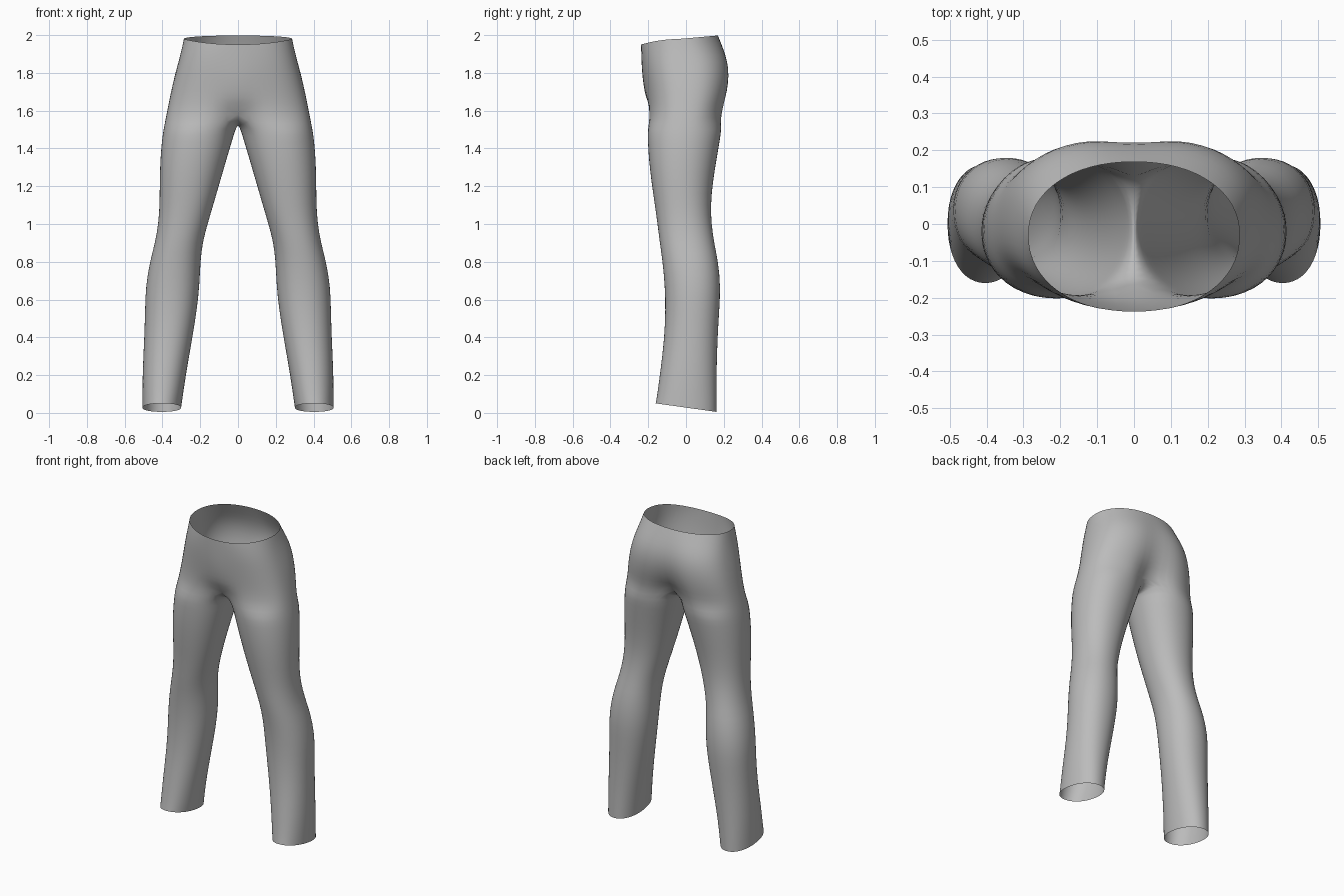
import bpy, bmesh, math

if "Cube" in bpy.data.objects:
    bpy.data.objects.remove(bpy.data.objects["Cube"])

N = 24      # points round a leg
ARC = 17    # points of a ring that continue up into the hips


def sp(v, n):
    """Signed power, squares off an ellipse."""
    return math.copysign(abs(v) ** (2 / n), v)


# Leg rings, hem to upper thigh: z, inner x, outer x, front y, back y
LEG = [
    (0.00, 0.300, 0.507, -0.162, 0.163),
    (0.10, 0.290, 0.507, -0.153, 0.163),
    (0.22, 0.272, 0.506, -0.137, 0.163),
    (0.40, 0.240, 0.497, -0.115, 0.168),
    (0.55, 0.216, 0.493, -0.110, 0.178),
    (0.67, 0.203, 0.490, -0.113, 0.184),
    (0.80, 0.198, 0.468, -0.125, 0.172),
    (0.90, 0.187, 0.440, -0.140, 0.150),
    (1.00, 0.160, 0.423, -0.152, 0.136),
    (1.10, 0.130, 0.416, -0.166, 0.132),
    (1.22, 0.095, 0.416, -0.184, 0.143),
    (1.34, 0.060, 0.413, -0.198, 0.163),
    (1.44, 0.030, 0.405, -0.204, 0.180),
    (1.50, 0.012, 0.396, -0.205, 0.190),
]

# Hip half rings: z, half width, front y, back y, centre front and back offset
HIP = [
    (1.56, 0.384, -0.206, 0.200, 0.055, -0.095),
    (1.64, 0.368, -0.207, 0.218, 0.004, -0.060),
    (1.70, 0.356, -0.213, 0.231, -0.010, -0.036),
    (1.78, 0.338, -0.223, 0.240, -0.012, -0.020),
    (1.86, 0.316, -0.232, 0.230, -0.006, -0.012),
    (1.93, 0.298, -0.237, 0.202, -0.002, -0.005),
    (1.98, 0.288, -0.239, 0.170, 0.000, 0.000),
]


def leg_ring(bm, z, xi, xo, yf, yb):
    ring = []
    for i in range(N):
        t = math.radians(-120 + i * 360 / N)   # first ARC points face out
        x = (xi + xo) / 2 + (xo - xi) / 2 * sp(math.cos(t), 2.15)
        y = (yf + yb) / 2 + (yb - yf) / 2 * sp(math.sin(t), 2.15)
        dz = 0.028 - 0.14 * y if z == 0 else 0   # slanted hem
        ring.append(bm.verts.new((x, y, z + dz)))
    return ring


def hip_ring(bm, z, a, yf, yb, of, ob):
    ring = []
    top, crotch = z == HIP[-1][0], z == HIP[0][0]
    n = 2.15 + 0.35 * min(1, (1.98 - z) / 0.12)
    c = -0.03 if top else (yf + yb) / 2
    for i in range(ARC):
        t = -math.pi / 2 + math.pi * i / (ARC - 1)
        x = 0 if i in (0, ARC - 1) else a * sp(math.cos(t), n)
        s = sp(math.sin(t), n)
        g = math.exp(-(x / 0.085) ** 2)   # groove or mound on the centre line
        y = c + s * (yb - c if s > 0 else c - yf) + g * (of if s < 0 else ob)
        dz = 0.04 * g if crotch else 0
        if top:   # waistline dips at the front
            dz = 0.018 * s if s > 0 else -0.03 * s * s
        ring.append(bm.verts.new((x, y, z + dz)))
    return ring


def skin(bm, low, high, closed):
    n = len(low)
    for i in range(n if closed else n - 1):
        j = (i + 1) % n
        bm.faces.new((low[i], low[j], high[j], high[i]))


bm = bmesh.new()
legs = [leg_ring(bm, *r) for r in LEG]
hips = [hip_ring(bm, *r) for r in HIP]

# Crotch seam closing the lowest hip ring into the top of the leg
back, front = hips[0][-1].co, hips[0][0].co
seam = []
for i in range(1, N - ARC + 1):
    u = i / (N - ARC + 1)
    p = back.lerp(front, u)
    p.z = 1.527 + 0.065 * (2 * u - 1) ** 2
    seam.append(bm.verts.new((0, p.y, p.z)))

rings = legs + [hips[0] + seam]
for low, high in zip(rings, rings[1:]):
    skin(bm, low, high, True)
for low, high in zip(hips, hips[1:]):
    skin(bm, low, high, False)

mesh = bpy.data.meshes.new("trousers")
bm.to_mesh(mesh)
bm.free()
trousers = bpy.data.objects.new("trousers", mesh)
bpy.context.collection.objects.link(trousers)

# Mirror the second leg, then smooth the cloth
mirror = trousers.modifiers.new("mirror", 'MIRROR')
mirror.use_clip = True
mirror.merge_threshold = 0.0005
smooth = trousers.modifiers.new("smooth", 'SUBSURF')
smooth.levels = smooth.render_levels = 1

cloth = bpy.data.materials.new("grey cloth")
cloth.diffuse_color = (0.5, 0.5, 0.5, 1)
cloth.use_nodes = True
cloth.node_tree.nodes["Principled BSDF"].inputs["Base Color"].default_value = cloth.diffuse_color
mesh.materials.append(cloth)
mesh.polygons.foreach_set("use_smooth", [True] * len(mesh.polygons))
